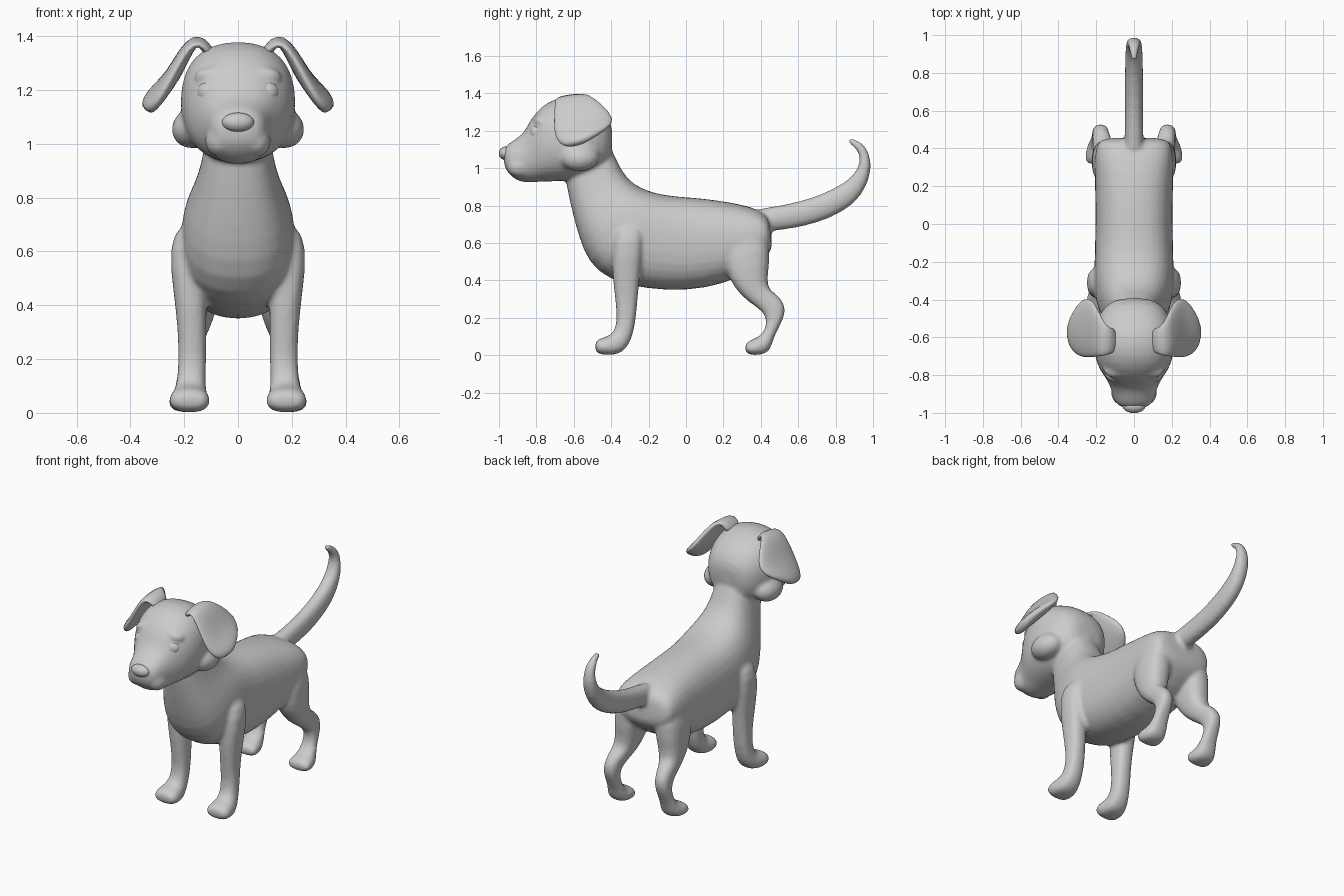
import bpy, bmesh, math
from mathutils import Vector, Matrix

SIDES = 16


def loft(bm, sections, power=0.9):
    """Skin rounded rings; each section is (edge point, opposite edge point, half thickness)."""
    rings = []
    mids = [(p + q) / 2 for p, q, w in sections]
    for i, (p, q, w) in enumerate(sections):
        tangent = mids[min(i + 1, len(mids) - 1)] - mids[max(i - 1, 0)]
        half = (p - q) / 2
        side = tangent.cross(half).normalized() * w
        ring = []
        for k in range(SIDES):
            a = 2 * math.pi * k / SIDES
            c, s = math.cos(a), math.sin(a)
            c = math.copysign(abs(c) ** power, c)
            s = math.copysign(abs(s) ** power, s)
            ring.append(bm.verts.new(mids[i] + half * c + side * s))
        rings.append(ring)
    faces = [bm.faces.new(rings[0]), bm.faces.new(rings[-1])]
    for r0, r1 in zip(rings, rings[1:]):
        for k in range(SIDES):
            j = (k + 1) % SIDES
            faces.append(bm.faces.new((r0[k], r0[j], r1[j], r1[k])))
    bmesh.ops.recalc_face_normals(bm, faces=faces)


def side_loft(bm, rows, sign=1, power=0.9):
    """Rows seen from the side: y1, z1, y2, z2, x centre, half width."""
    loft(bm, [(Vector((sign * x, y1, z1)), Vector((sign * x, y2, z2)), w)
              for y1, z1, y2, z2, x, w in rows], power)


def ball(bm, centre, radii, tilt=0):
    m = (Matrix.Translation(centre) @ Matrix.Rotation(tilt, 4, 'Y')
         @ Matrix.Diagonal((*radii, 1)))
    bmesh.ops.create_uvsphere(bm, u_segments=20, v_segments=12, radius=1, matrix=m)


def finish(bm, name, subdiv=0, fuse=False):
    me = bpy.data.meshes.new(name)
    bm.to_mesh(me)
    bm.free()
    me.polygons.foreach_set("use_smooth", [True] * len(me.polygons))
    ob = bpy.data.objects.new(name, me)
    bpy.context.collection.objects.link(ob)
    if subdiv:
        m = ob.modifiers.new("subdivide", 'SUBSURF')
        m.levels = m.render_levels = subdiv
    if fuse:
        m = ob.modifiers.new("fuse", 'REMESH')
        m.mode = 'VOXEL'
        m.voxel_size = 0.012
        m.use_smooth_shade = True
        m = ob.modifiers.new("soften", 'SMOOTH')
        m.factor = 0.5
        m.iterations = 5
    return ob


body = bmesh.new()

# torso and neck (back line, belly line)
side_loft(body, [
    (-.42, 1.18, -.66, 1.02, 0, .11), (-.37, 1.04, -.64, .90, 0, .128),
    (-.315, .945, -.61, .76, 0, .155), (-.24, .895, -.575, .63, 0, .195),
    (-.16, .87, -.525, .49, 0, .215), (-.10, .86, -.41, .395, 0, .215),
    (-.03, .852, -.22, .35, 0, .21), (.08, .845, .0, .338, 0, .208),
    (.22, .825, .2, .375, 0, .21), (.34, .80, .36, .45, 0, .215),
    (.42, .765, .44, .53, 0, .20), (.45, .72, .465, .58, 0, .16)], power=0.8)

# tail
side_loft(body, [
    (.34, .78, .36, .66, 0, .055), (.45, .792, .45, .66, 0, .05),
    (.607, .822, .63, .685, 0, .049), (.74, .867, .77, .73, 0, .049),
    (.84, .92, .905, .805, 0, .048), (.90, .967, .972, .91, 0, .045),
    (.932, 1.03, .998, 1.02, 0, .04), (.925, 1.085, .968, 1.115, 0, .03),
    (.89, 1.12, .92, 1.15, 0, .022), (.855, 1.145, .87, 1.165, 0, .014)])

# skull and muzzle
side_loft(body, [
    (-.385, 1.20, -.40, 1.02, 0, .09), (-.42, 1.285, -.45, .98, 0, .16),
    (-.50, 1.35, -.52, .95, 0, .205), (-.60, 1.39, -.60, .93, 0, .22),
    (-.70, 1.38, -.68, .925, 0, .216), (-.775, 1.335, -.76, .925, 0, .19),
    (-.835, 1.26, -.815, .922, 0, .145), (-.865, 1.19, -.87, .92, 0, .125),
    (-.915, 1.155, -.92, .94, 0, .112), (-.955, 1.13, -.958, .98, 0, .095),
    (-.975, 1.10, -.975, 1.02, 0, .06)], power=0.85)

for s in (1, -1):
    # front leg and paw
    side_loft(body, [
        (-.36, .70, -.24, .70, s * .0 + .17, .045), (-.395, .61, -.222, .62, .19, .072),
        (-.397, .45, -.243, .45, .178, .062), (-.382, .32, -.258, .30, .17, .054),
        (-.367, .2, -.268, .18, .17, .052), (-.382, .13, -.29, .08, .174, .054),
        (-.41, .105, -.33, .02, .178, .064), (-.44, .098, -.38, 0, .18, .076),
        (-.475, .085, -.455, 0, .18, .077), (-.488, .06, -.486, .02, .18, .06)], s, 0.8)
    # hind leg and paw
    side_loft(body, [
        (.22, .64, .40, .70, .12, .08), (.2, .50, .462, .57, .14, .088),
        (.23, .40, .432, .40, .15, .075), (.30, .31, .445, .35, .16, .06),
        (.37, .262, .49, .325, .17, .05), (.423, .22, .54, .262, .178, .044),
        (.43, .17, .522, .19, .18, .043), (.415, .12, .468, .10, .18, .05),
        (.38, .095, .452, .018, .183, .062), (.355, .088, .40, 0, .185, .074),
        (.325, .07, .335, 0, .185, .074), (.315, .05, .317, .02, .185, .055)], s, 0.8)
    # cheek and upper lip
    ball(body, (s * .165, -.57, 1.06), (.085, .11, .075), s * .5)
    ball(body, (s * .068, -.89, 1.01), (.055, .07, .06))
    # brow ridge
    ball(body, (s * .10, -.775, 1.26), (.065, .04, .028), s * .2)

dog = finish(body, "body", subdiv=1, fuse=True)

# nose
nose = bmesh.new()
ball(nose, (0, -.965, 1.08), (.06, .036, .036))
finish(nose, "nose")

for s, label in ((1, "right"), (-1, "left")):
    # closed eyelid
    eye = bmesh.new()
    ball(eye, (s * .105, -.79, 1.19), (.048, .046, .045))
    finish(eye, "eyelid_" + label)
    # folded ear: front edge, rear edge, half thickness
    ear = bmesh.new()
    rows = [((.09, -.67, 1.31), (.10, -.55, 1.33), .02),
            ((.125, -.69, 1.365), (.13, -.55, 1.385), .022),
            ((.165, -.70, 1.375), (.16, -.52, 1.395), .022),
            ((.205, -.705, 1.325), (.195, -.45, 1.345), .026),
            ((.245, -.71, 1.25), (.235, -.37, 1.26), .03),
            ((.285, -.705, 1.175), (.30, -.42, 1.21), .032),
            ((.315, -.68, 1.135), (.34, -.50, 1.165), .03),
            ((.335, -.64, 1.115), (.35, -.56, 1.13), .02)]
    loft(ear, [(Vector((s * p[0], *p[1:])), Vector((s * q[0], *q[1:])), w)
               for p, q, w in rows])
    finish(ear, "ear_" + label, subdiv=1)
